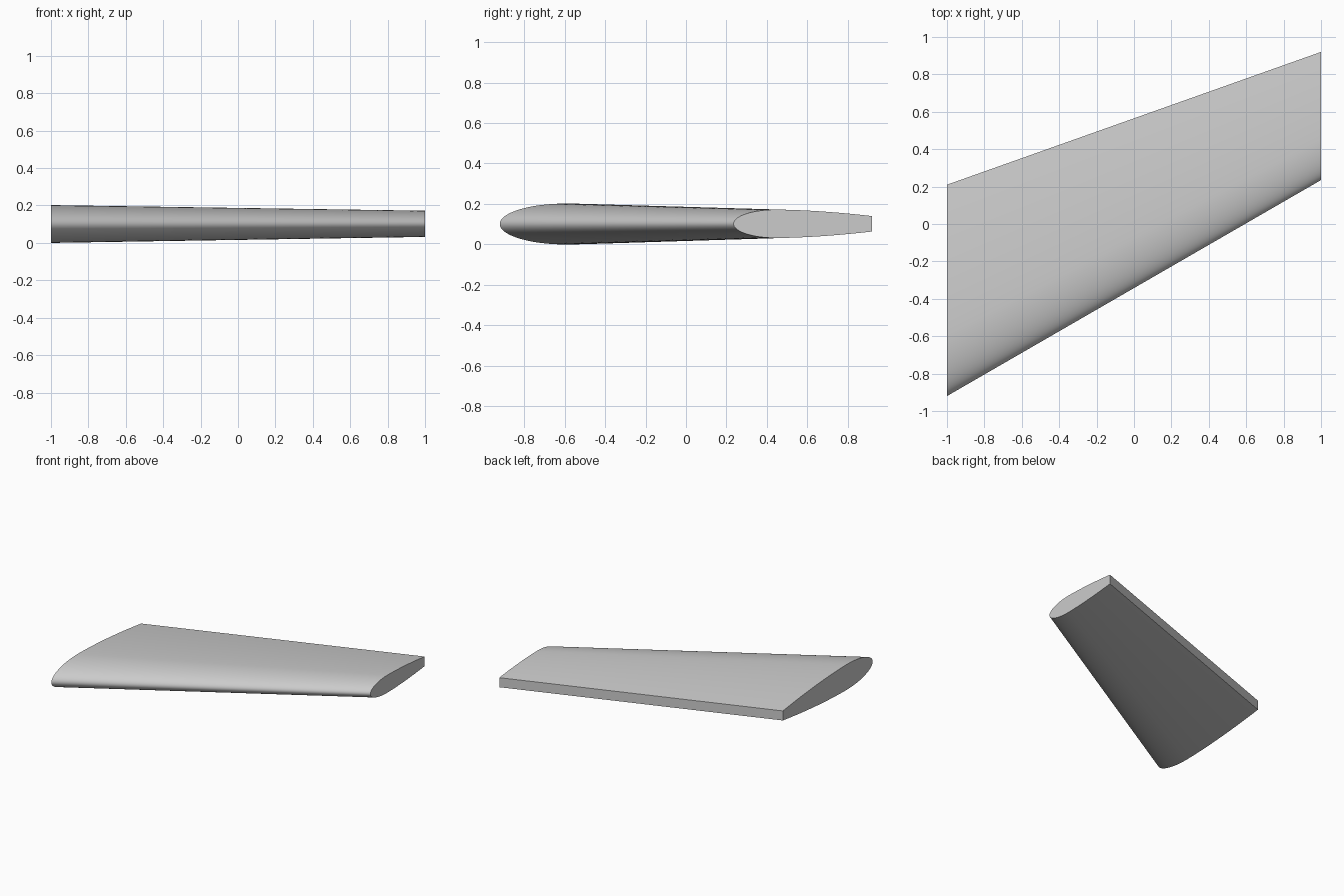
import bpy, bmesh, math

if "Cube" in bpy.data.objects:
    bpy.data.objects.remove(bpy.data.objects["Cube"])

NOSE = 24   # steps around each half of the rounded leading edge
AFT = 16    # steps along each curved flank to the blunt trailing edge


def upper_profile(lead, trail, half, edge_half, peak):
    """(y, half thickness) pairs from the leading to the trailing edge."""
    front = (trail - lead) * peak
    aft = (trail - lead) - front
    pts = []
    for i in range(NOSE + 1):
        a = math.pi / 2 * i / NOSE
        pts.append((lead + front * (1 - math.cos(a)), half * math.sin(a)))
    for i in range(1, AFT + 1):
        s = i / AFT
        pts.append((lead + front + aft * s, half - (half - edge_half) * s ** 1.7))
    return pts


def section(bm, x, zc, *shape):
    """Closed symmetric section in the plane x."""
    up = upper_profile(*shape)
    loop = [(y, t) for y, t in up] + [(y, -t) for y, t in reversed(up[1:])]
    return [bm.verts.new((x, y, zc + t)) for y, t in loop]


bm = bmesh.new()
# Wide, thick root and narrow, thin swept tip
root = section(bm, -1.0, 0.101, -0.92, 0.21, 0.101, 0.038, 0.29)
tip = section(bm, 1.0, 0.102, 0.235, 0.92, 0.07, 0.038, 0.31)

# Skin between the sections, then the end caps
n = len(root)
for i in range(n):
    j = (i + 1) % n
    bm.faces.new((root[i], root[j], tip[j], tip[i]))
bm.faces.new(root)
bm.faces.new(tip)
bmesh.ops.recalc_face_normals(bm, faces=bm.faces)

mesh = bpy.data.meshes.new("wing_panel")
bm.to_mesh(mesh)
bm.free()
wing = bpy.data.objects.new("wing_panel", mesh)
bpy.context.collection.objects.link(wing)

grey = bpy.data.materials.new("light grey")
grey.diffuse_color = (0.6, 0.6, 0.6, 1)
grey.use_nodes = True
grey.node_tree.nodes["Principled BSDF"].inputs["Base Color"].default_value = grey.diffuse_color
mesh.materials.append(grey)

# Smooth skin with crisp cap and trailing edges
bpy.context.view_layer.objects.active = wing
wing.select_set(True)
bpy.ops.object.shade_smooth_by_angle(angle=math.radians(30))
